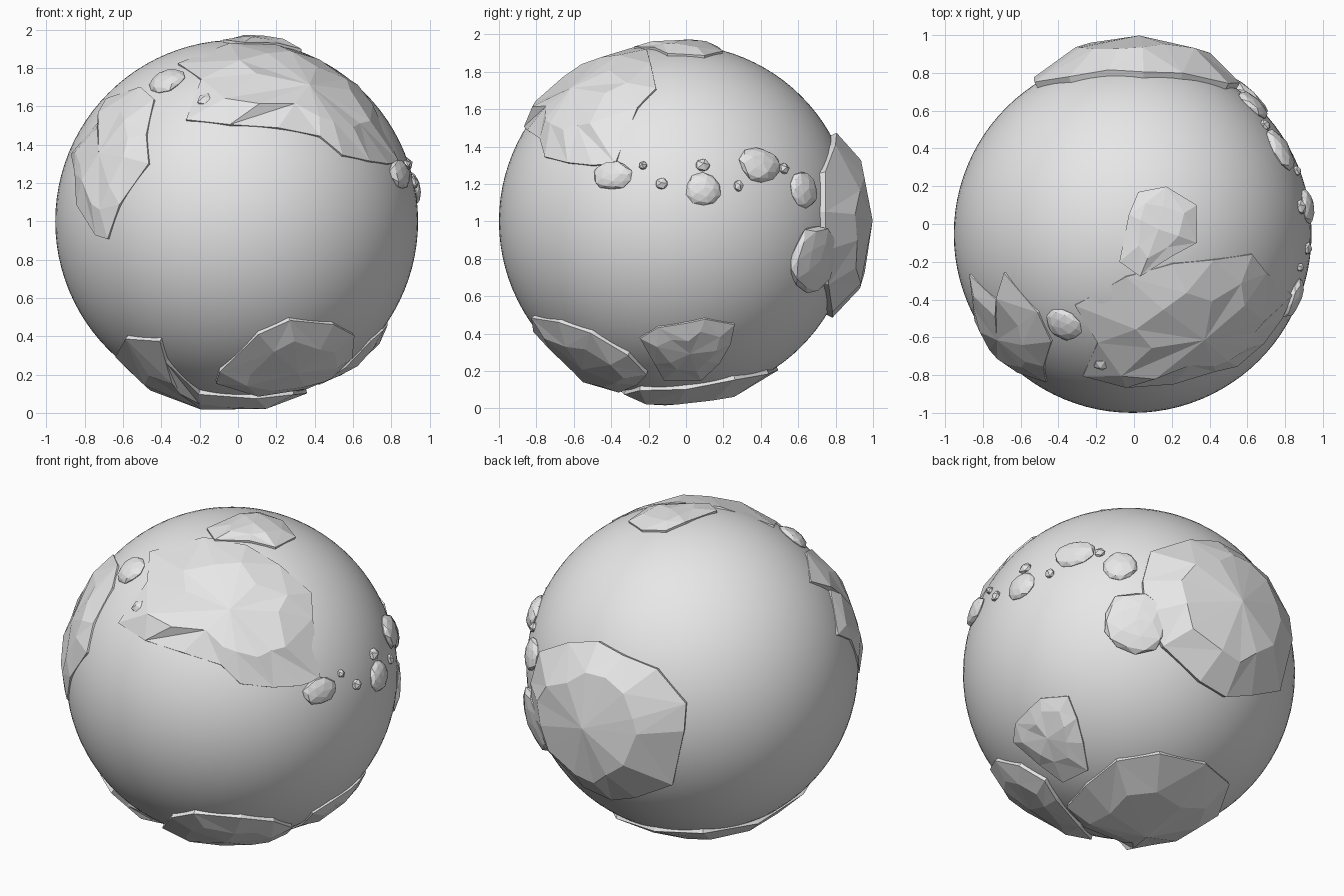
import bpy, bmesh, math, random
from mathutils import Vector

random.seed(4)
cube = bpy.data.objects.get("Cube")
if cube:
    bpy.data.objects.remove(cube, do_unlink=True)

CENTRE = Vector((-0.007, -0.053, 1.0))
RADIUS = 0.947

grey = bpy.data.materials.new("plain_grey")
grey.use_nodes = True
grey.diffuse_color = (0.8, 0.8, 0.8, 1)
grey.node_tree.nodes["Principled BSDF"].inputs["Base Color"].default_value = (0.8, 0.8, 0.8, 1)


def finish(name, bm):
    """Turn a bmesh into a named object at the globe centre."""
    bmesh.ops.recalc_face_normals(bm, faces=bm.faces)
    mesh = bpy.data.meshes.new(name)
    bm.to_mesh(mesh)
    bm.free()
    mesh.materials.append(grey)
    obj = bpy.data.objects.new(name, mesh)
    obj.location = CENTRE
    bpy.context.collection.objects.link(obj)
    return obj


def land(name, outline, rim, crown):
    """Faceted landmass: sunk skirt, low rim, raised inner ring and a peak."""
    dirs = [(Vector(p) - CENTRE).normalized() for p in outline]
    mid = sum(dirs, Vector()).normalized()
    bm = bmesh.new()

    def ring(scale, lift, wobble):
        verts = []
        for d in dirs:
            s = scale + random.uniform(-wobble, wobble)
            out = RADIUS + lift + random.uniform(-wobble, wobble) * 0.1
            verts.append(bm.verts.new(mid.lerp(d, s).normalized() * out))
        return verts

    rings = [ring(1.0, -0.06, 0), ring(0.98, rim, 0), ring(0.58, crown, 0.1)]
    peak = bm.verts.new(mid * (RADIUS + crown * 1.1))
    n = len(dirs)
    for i in range(n):
        j = (i + 1) % n
        for low, high in zip(rings, rings[1:]):
            if i % 2:
                bm.faces.new((low[i], low[j], high[j]))
                bm.faces.new((low[i], high[j], high[i]))
            else:
                bm.faces.new((low[i], low[j], high[i]))
                bm.faces.new((low[j], high[j], high[i]))
        bm.faces.new((rings[2][i], rings[2][j], peak))
    bm.faces.new(rings[0])
    return finish(name, bm)


def island(name, place, wide, tall, thick=0.035):
    """Flattened faceted pebble lying on the globe."""
    out = (Vector(place) - CENTRE).normalized()
    side = Vector((0, 0, 1)).cross(out).normalized()
    up = out.cross(side)
    bm = bmesh.new()
    bmesh.ops.create_icosphere(bm, subdivisions=2 if wide > 0.06 else 1, radius=1)
    for v in bm.verts:
        c = v.co * random.uniform(0.93, 1.07)
        v.co = out * (RADIUS + c.z * thick) + side * c.x * wide + up * c.y * tall
    return finish(name, bm)


# Smooth globe
bm = bmesh.new()
bmesh.ops.create_uvsphere(bm, u_segments=96, v_segments=48, radius=RADIUS)
for f in bm.faces:
    f.smooth = True
finish("globe", bm)

# Large front continent
land("front_continent", [
    (.84, -.37, 1.3), (.7, -.25, 1.6), (.62, -.15, 1.7), (.42, -.18, 1.84),
    (.2, -.2, 1.91), (-.05, -.27, 1.92), (-.32, -.42, 1.81), (-.2, -.62, 1.73),
    (-.28, -.8, 1.52), (-.05, -.87, 1.5), (.2, -.83, 1.47), (.42, -.77, 1.43),
    (.52, -.72, 1.32), (.68, -.62, 1.3), (.76, -.48, 1.28)], 0.012, 0.035)

# Long continent on the -x side of the front
land("side_continent", [
    (-.87, -.26, 1.35), (-.73, -.42, 1.55), (-.68, -.25, 1.64), (-.5, -.46, 1.7),
    (-.43, -.62, 1.64), (-.47, -.75, 1.45), (-.46, -.84, 1.3), (-.6, -.77, 1.08),
    (-.67, -.72, .9), (-.73, -.65, .92), (-.83, -.5, 1.08), (-.85, -.42, 1.25)],
    0.012, 0.03)

# Polar lands
land("north_cap", [
    (-.08, -.2, 1.93), (-.03, .05, 1.94), (.02, .17, 1.92), (.17, .2, 1.9),
    (.33, .1, 1.87), (.33, -.1, 1.88), (.2, -.17, 1.91), (.03, -.28, 1.92)],
    0.015, 0.03)
land("south_cap", [
    (.36, 0, .13), (.35, .26, .18), (.18, .44, .21), (-.12, .49, .23),
    (-.38, .38, .25), (-.55, .08, .24), (-.62, -.25, .33), (-.57, -.52, .42),
    (-.4, -.67, .4), (-.36, -.55, .3), (-.2, -.35, .12), (.1, -.33, .09),
    (.3, -.25, .1)], 0.025, 0.05)

# Thick back continent
land("back_continent", [
    (.49, .71, 1.26), (.25, .76, 1.4), (.05, .78, 1.47), (-.13, .78, 1.43),
    (-.34, .75, 1.39), (-.52, .72, 1.21), (-.52, .74, 1.05), (-.44, .74, .69),
    (-.2, .75, .57), (-.03, .74, .5), (.16, .74, .53), (.4, .7, .68),
    (.52, .7, .85), (.54, .7, 1.05)], 0.035, 0.095)

# Lower continents
land("lower_front_continent", [
    (-.12, -.5, .18), (-.1, -.6, .24), (.1, -.8, .43), (.27, -.83, .49),
    (.5, -.68, .47), (.6, -.5, .42), (.59, -.3, .3), (.48, -.2, .2),
    (.35, -.25, .15), (.1, -.35, .1)], 0.025, 0.04)
land("lower_side_continent", [
    (.69, -.25, .38), (.74, -.15, .45), (.78, 0, .46), (.77, .1, .49),
    (.7, .26, .46), (.62, .24, .35), (.52, .18, .25), (.4, .08, .16),
    (.42, -.12, .16), (.55, -.17, .25)], 0.012, 0.03)

# Chain of islands on the +x side, then the loose front islands
chain = [(.86, -.4, 1.25, .11, .08), (.88, -.23, 1.3, .025, .025),
         (.91, -.13, 1.2, .037, .037), (.88, .09, 1.3, .045, .04),
         (.91, .09, 1.17, .095, .09), (.86, .28, 1.19, .03, .035),
         (.77, .39, 1.3, .12, .1), (.69, .52, 1.28, .035, .035),
         (.63, .63, 1.17, .1, .1), (.56, .68, .8, .19, .19),
         (-.37, -.53, 1.73, .1, .09), (-.17, -.73, 1.62, .045, .045)]
for i, (x, y, z, wide, tall) in enumerate(chain):
    island(f"island_{i + 1}", (x, y, z), wide, tall, 0.025 + wide * 0.15)
